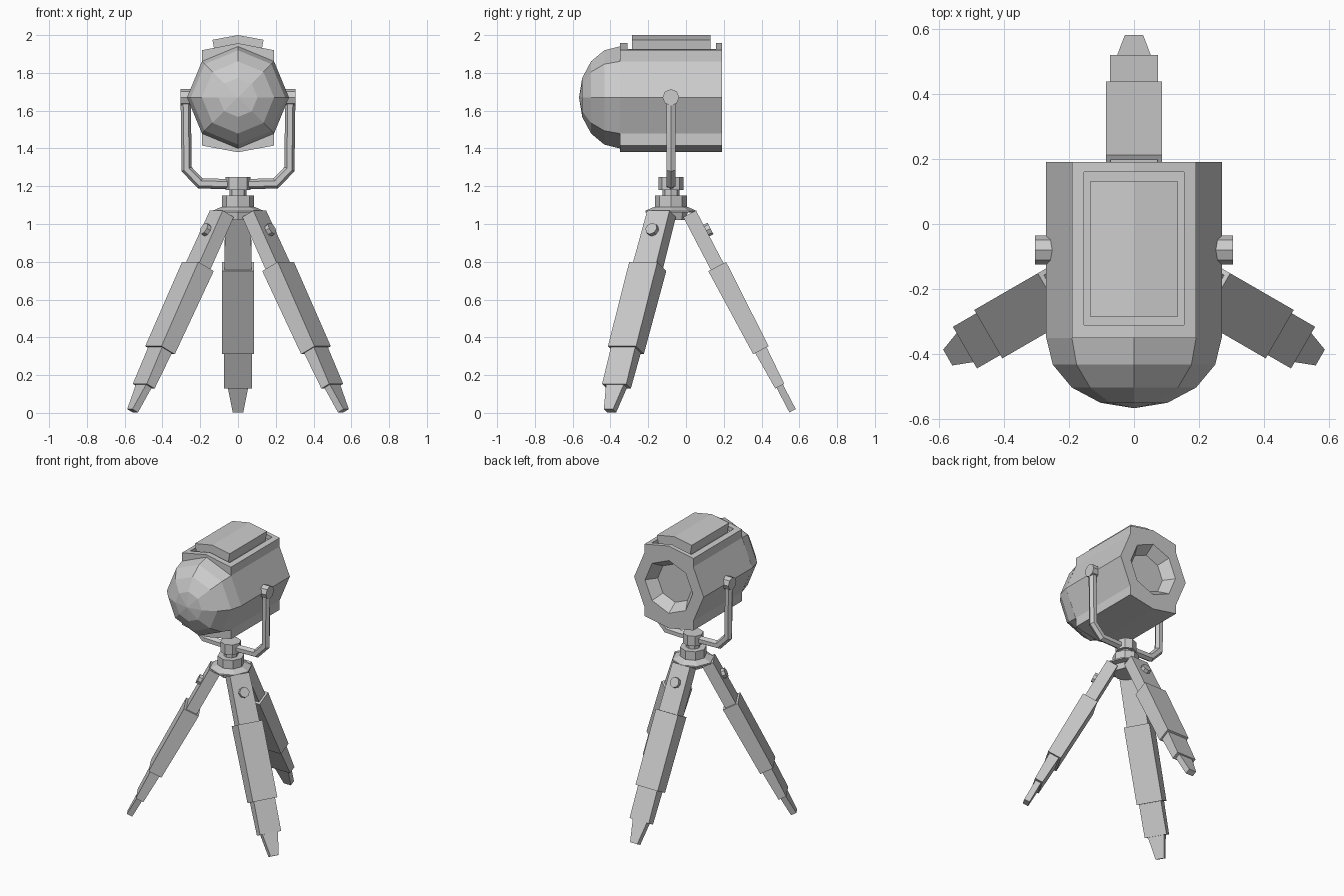
import bpy, bmesh, math
from mathutils import Vector, Matrix

old = bpy.data.objects.get("Cube")
if old:
    bpy.data.objects.remove(old, do_unlink=True)

grey = bpy.data.materials.new("plain grey")
grey.use_nodes = True
COLOUR = (0.6, 0.6, 0.6, 1)
grey.diffuse_color = COLOUR
grey.node_tree.nodes["Principled BSDF"].inputs["Base Color"].default_value = COLOUR

AXIS_Y = -0.08   # vertical axis of the stand
LAMP_Z = 1.67    # height of the lamp axis


def loft(name, rings):
    """Skin a closed solid through rings of equal point count."""
    bm = bmesh.new()
    loops = [[bm.verts.new(p) for p in ring] for ring in rings]
    n = len(loops[0])
    for a, b in zip(loops, loops[1:]):
        for i in range(n):
            j = (i + 1) % n
            bm.faces.new((a[i], a[j], b[j], b[i]))
    bm.faces.new(loops[0])
    bm.faces.new(loops[-1])
    bmesh.ops.remove_doubles(bm, verts=bm.verts, dist=0.0001)
    bmesh.ops.recalc_face_normals(bm, faces=bm.faces)
    mesh = bpy.data.meshes.new(name)
    bm.to_mesh(mesh)
    bm.free()
    mesh.materials.append(grey)
    obj = bpy.data.objects.new(name, mesh)
    bpy.context.collection.objects.link(obj)
    return obj


def ring(centre, u, v, radius, sides=8):
    """Regular polygon around centre in the plane of u and v."""
    c, u, v = Vector(centre), Vector(u), Vector(v)
    angles = [math.tau * i / sides for i in range(sides)]
    return [c + (u * math.cos(a) + v * math.sin(a)) * radius for a in angles]


def rect(centre, u, v, hu, hv):
    c, u, v = Vector(centre), Vector(u), Vector(v)
    return [c + u * hu * a + v * hv * b for a, b in ((-1, -1), (1, -1), (1, 1), (-1, 1))]


def cut(obj, cutter):
    mod = obj.modifiers.new("cut", "BOOLEAN")
    mod.operation, mod.solver, mod.object = "DIFFERENCE", "EXACT", cutter
    bpy.context.view_layer.objects.active = obj
    bpy.ops.object.modifier_apply(modifier=mod.name)
    bpy.data.objects.remove(cutter, do_unlink=True)


X, Y, Z = Vector((1, 0, 0)), Vector((0, 1, 0)), Vector((0, 0, 1))

# Lamp housing: octagon with raised top and bottom plates
half = [(0.19, 1.92), (0.19, 1.86), (0.27, LAMP_Z), (0.19, 1.48), (0.19, 1.415)]
section = [(0, 1.957)] + half + [(0, 1.38)] + [(-x, z) for x, z in reversed(half)]
housing = loft("lamp_housing", [[(x, y, z) for x, z in section] for y in (-0.35, 0.19)])

# Tapered opening at the back and shallow tray in the top
cut(housing, loft("opening_cutter", [ring((0, y, LAMP_Z), X, Z, r)
                                     for y, r in ((0.12, 0.135), (0.19, 0.185), (0.2, 0.192))]))
cut(housing, loft("tray_cutter", [rect((0, -0.075, z), X, Y, 0.153, 0.235) for z in (1.905, 2.05)]))

# Faceted dome on the front
dome = []
for i in range(5):
    a = math.radians(22.5 * i)
    dome.append(ring((0, -0.35 - 0.216 * math.sin(a), LAMP_Z), X, Z, max(0.27 * math.cos(a), 0.002)))
loft("front_dome", dome)

# Ridged hatch sitting in the tray
hatch = [(-0.122, 1.9), (-0.135, 1.975), (0, 2.0), (0.135, 1.975), (0.122, 1.9)]
loft("top_hatch", [[(x, y, z) for x, z in hatch] for y in (-0.285, 0.13)])

# Yoke: hexagonal bar bent around the lamp
arm = [(-0.277, 1.67), (-0.272, 1.29), (-0.2, 1.215), (0, 1.21)]
path = [Vector((x, AXIS_Y, z)) for x, z in arm]
path += [Vector((-p.x, p.y, p.z)) for p in reversed(path[:-1])]
rings = []
for i, p in enumerate(path):
    d_in = (p - path[max(i - 1, 0)]).normalized()
    d_out = (path[min(i + 1, len(path) - 1)] - p).normalized()
    tangent = (d_in + d_out).normalized()
    side = tangent.cross(Y)
    # stretch the mitre so the bar keeps its thickness at bends
    stretch = 1 / max(tangent.dot(d_out if d_out.length else d_in), 0.5)
    rings.append(ring(p, side * stretch, Y, 0.027, 6))
loft("yoke", rings)

# Pivot knobs
for name, s in (("left_pivot", 1), ("right_pivot", -1)):
    loft(name, [ring((s * x, AXIS_Y, LAMP_Z), Y, Z, 0.044) for x in (0.24, 0.304)])

# Swivel column and hub
column = [(1.02, 0.08), (1.06, 0.088), (1.06, 0.135), (1.07, 0.135), (1.09, 0.09), (1.09, 0.085),
          (1.15, 0.085), (1.15, 0.045), (1.18, 0.045), (1.18, 0.066), (1.25, 0.066)]
loft("swivel_column", [ring((0, AXIS_Y, z), X, Y, r) for z, r in column])

# Legs: (name, [(distance along leg, half width, half thickness) at both ends])
stages = [
    ("upper", [(-0.315, 0.068, 0.038), (0.01, 0.072, 0.038)]),
    ("middle", [(0, 0.086, 0.053), (0.5, 0.086, 0.046)]),
    ("lower", [(0.49, 0.074, 0.034), (0.715, 0.074, 0.027)]),
    ("foot", [(0.71, 0.055, 0.019), (0.862, 0.028, 0.019)]),
]
lean = math.radians(27.6)
for leg, turn in (("back", 90), ("front_left", -30), ("front_right", 210)):
    out = Matrix.Rotation(math.radians(turn), 3, "Z") @ X
    across = Z.cross(out)
    down = out * math.sin(lean) - Z * math.cos(lean)
    normal = out * math.cos(lean) + Z * math.sin(lean)
    start = Vector((0, AXIS_Y, 0.775)) + out * 0.245
    for part, ends in stages:
        loft(f"{leg}_leg_{part}", [rect(start + down * t, across, normal, w, h) for t, w, h in ends])
    bolt = start + down * -0.195
    loft(f"{leg}_leg_bolt", [ring(bolt + normal * h, across, down, 0.034) for h in (0.02, 0.062)])
